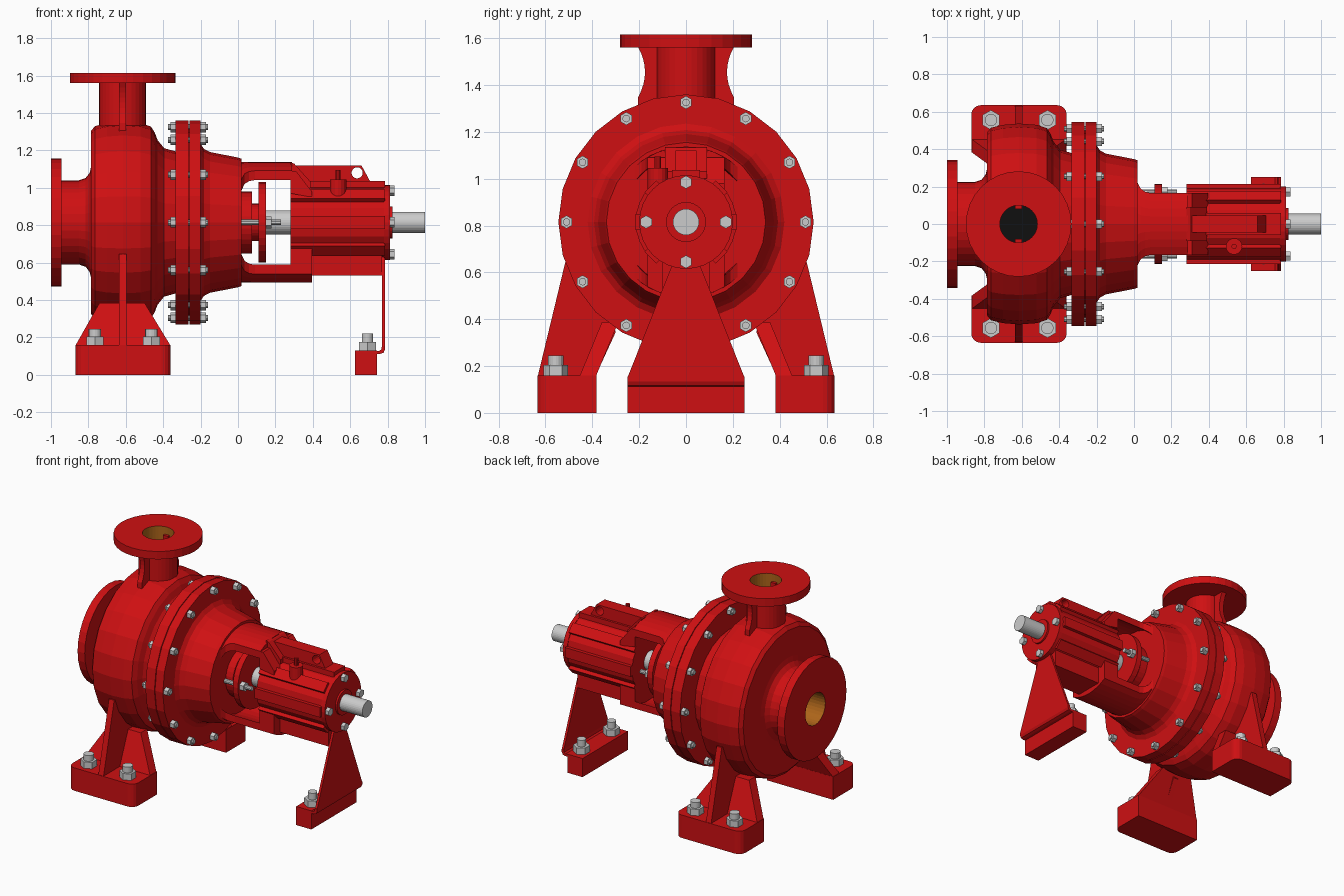
import bpy, bmesh, math

if "Cube" in bpy.data.objects:
    bpy.data.objects.remove(bpy.data.objects["Cube"])

ZC = 0.815   # height of the shaft axis
XD = -0.617  # x of the discharge nozzle


def material(name, col):
    m = bpy.data.materials.new(name)
    m.diffuse_color = (*col, 1)
    m.use_nodes = True
    m.node_tree.nodes["Principled BSDF"].inputs["Base Color"].default_value = m.diffuse_color
    return m


RED = material("red_paint", (0.62, 0.005, 0.006))
STEEL = material("steel", (0.6, 0.6, 0.6))
BROWN = material("brown_bore", (0.42, 0.13, 0.01))
BLACK = material("black_inside", (0.005, 0.005, 0.005))


def finish(name, bm, mats):
    bmesh.ops.remove_doubles(bm, verts=bm.verts, dist=1e-5)
    bmesh.ops.recalc_face_normals(bm, faces=bm.faces)
    me = bpy.data.meshes.new(name)
    bm.to_mesh(me)
    bm.free()
    for m in mats:
        me.materials.append(m)
    ob = bpy.data.objects.new(name, me)
    bpy.context.collection.objects.link(ob)
    return ob


def loft(name, sections, mats=(RED,), slots=()):
    """Closed skin over equal-length point loops; slots = material per band."""
    bm = bmesh.new()
    rings = [[bm.verts.new(p) for p in s] for s in sections]
    n = len(rings[0])
    for k, (a, b) in enumerate(zip(rings, rings[1:])):
        for i in range(n):
            j = (i + 1) % n
            f = bm.faces.new((a[i], a[j], b[j], b[i]))
            f.material_index = slots[k] if k < len(slots) else 0
    for ring, k in ((rings[0], 0), (rings[-1], -1)):
        f = bm.faces.new(ring)
        f.material_index = slots[0] if slots and k == 0 else 0
    return finish(name, bm, mats)


def lathe(name, prof, at=(0, 0, ZC), axis='x', segs=32, mats=(RED,), slots=()):
    """Turn (position, radius) points round the x or z axis through 'at'."""
    secs = []
    for t, r in prof:
        r = max(r, 0.002)
        ring = []
        for i in range(segs):
            a = 2 * math.pi * i / segs
            c, s = r * math.cos(a), r * math.sin(a)
            ring.append((at[0] + t, at[1] + s, at[2] + c) if axis == 'x'
                        else (at[0] + s, at[1] + c, at[2] + t))
        secs.append(ring)
    return loft(name, secs, mats, slots)


def prism(name, poly, lo, hi, axis):
    put = {'x': lambda p, t: (t, p[0], p[1]),
           'y': lambda p, t: (p[0], t, p[1]),
           'z': lambda p, t: (p[0], p[1], t)}[axis]
    return loft(name, [[put(p, t) for p in poly] for t in (lo, hi)])


def box(name, x0, x1, y0, y1, z0, z1):
    return prism(name, [(x0, y0), (x1, y0), (x1, y1), (x0, y1)], z0, z1, 'z')


def rod(name, a, b, r, at, axis='x', segs=16, mat=STEEL):
    return lathe(name, [(a, r), (b, r)], at, axis, segs, (mat,))


# suction nozzle with bore
lathe("suction_nozzle", [(-.79, 0), (-.79, .11), (-1, .11), (-1, .343), (-.945, .343),
      (-.945, .225), (-.85, .225), (-.815, .237), (-.793, .265), (-.785, .3), (-.76, .3), (-.76, 0)],
      mats=(RED, BROWN, BLACK), slots=(2, 1))
# pump casing and its flange
lathe("pump_casing", [(-.785, 0), (-.785, .49), (-.765, .515), (-.7, .53), (-.615, .537),
      (-.52, .53), (-.465, .512), (-.445, .48), (-.43, .44), (-.395, .397), (-.335, .38),
      (-.335, .545), (-.265, .545), (-.265, 0)], segs=24)
# casing cover
lathe("casing_cover", [(-.27, 0), (-.27, .5), (-.26, .5), (-.26, .545), (-.2, .545),
      (-.2, .42), (-.182, .393), (-.15, .376), (0, .347), (.02, .34), (.02, 0)], segs=24)
# discharge nozzle with bore
lathe("discharge_nozzle", [(1.365, 0), (1.365, .1), (1.615, .1), (1.615, .282), (1.56, .282),
      (1.56, .125), (1.25, .125), (1.25, 0)], (XD, 0, 0), 'z',
      mats=(RED, BROWN, BLACK), slots=(2, 1))
# concave stiffening ribs beside the discharge nozzle
for s in (-1, 1):
    edge = [(s * (.175 + .03 * (k / 4) ** 2), 1.455 + .108 * k / 4) for k in range(-4, 5)]
    prism("discharge_rib", [(s * .08, 1.3), (s * .205, 1.3)] + edge + [(s * .08, 1.563)],
          XD - .018, XD + .018, 'x')

# ring of flange bolts
for i in range(12):
    a = i * math.pi / 6
    at = (0, .51 * math.sin(a), ZC + .51 * math.cos(a))
    rod("flange_stud", -.375, -.16, .016, at, segs=10)
    rod("flange_nut", -.36, -.335, .028, at, segs=6)
    rod("flange_bolt_head", -.2, -.17, .028, at, segs=6)

# casing feet
for s in (-1, 1):
    outer = []
    for cx, a0 in ((-.41, 0), (-.82, 90)):
        for k in range(5):
            a = math.radians(a0 + 22.5 * k)
            outer.append((cx + .05 * math.cos(a), s * (.585 + .05 * math.sin(a))))
    prism("casing_foot", outer + [(-.87, s * .382), (-.36, s * .382)], 0, .16, 'z')
    prism("casing_foot_gusset", [(s * .632, .16), (s * .515, .645), (s * .4, .645),
          (s * .3, .345), (s * .385, .16)], XD - .02, XD + .02, 'x')
    loft("casing_foot_web", [
        [(x, s * y, z) for x, y in ((x0, y0), (x1, y0), (x1, y0 + .07), (x0, y0 + .07))]
        for x0, x1, y0, z in ((-.87, -.36, .385, .155), (-.74, -.5, .29, .385))])
    for x in (-.765, -.463):
        rod("casing_foot_nut", .16, .205, .053, (x, s * .556, 0), 'z', 6)
        rod("casing_foot_bolt", .16, .245, .033, (x, s * .556, 0), 'z')

# lantern arms joining the cover to the bearing housing
for s, nm in ((1, "upper"), (-1, "lower")):
    secs = []
    for x, w in ((0, .23), (.02, .22), (.035, .19), (.06, .172), (.09, .165), (.29 if s > 0 else .395, .165)):
        ys = [w * k / 4 for k in range(-4, 5)]
        secs.append([(x, y, ZC + s * math.sqrt(.322 ** 2 - y * y)) for y in ys] +
                    [(x, y, ZC + s * math.sqrt(.28 ** 2 - y * y)) for y in reversed(ys)])
    loft(nm + "_lantern_arm", secs)
prism("upper_arm_end", [(.28, .97), (.28, 1.09), (.31, 1.09), (.395, .98), (.395, .95)], -.165, .165, 'y')
prism("upper_arm_crown", [(.28, 1.0), (.28, 1.135), (.3, 1.13), (.39, 1.03), (.39, 1.0)], -.09, .09, 'y')
box("lower_arm_end", .28, .395, -.165, .165, .54, .68)

# bearing housing with lengthwise ribs
lathe("bearing_housing", [(.28, 0), (.28, .198), (.785, .198), (.785, 0)], segs=16)
for i in range(8):
    a = i * math.pi / 4
    u, v = (math.sin(a), math.cos(a)), (math.cos(a), -math.sin(a))
    prism("housing_rib", [(u[0] * r + v[0] * w, ZC + u[1] * r + v[1] * w)
          for r, w in ((.15, -.035), (.215, -.035), (.215, .035), (.15, .035))], .28, .785, 'x')
box("housing_top_rail", .38, .785, -.06, .06, .95, 1.037)
box("housing_sump", .39, .77, -.1, .1, .53, .66)

# lifting lug with eye
lug = prism("lifting_lug", [(.3, 1.0), (.3, 1.12), (.66, 1.12), (.705, 1.037), (.705, 1.0)], -.045, .045, 'y')
eye = prism("lug_eye_cutter", [(.637 + .03 * math.cos(k * math.pi / 8), 1.08 + .03 * math.sin(k * math.pi / 8))
            for k in range(16)], -.2, .2, 'y')
eye.hide_render = True
eye.hide_set(True)
cut = lug.modifiers.new("eye", 'BOOLEAN')
cut.operation, cut.solver, cut.object = 'DIFFERENCE', 'EXACT', eye

# oil filler
rod("oil_filler_cup", .93, 1.045, .044, (.535, -.12, 0), 'z', 16, RED)
rod("oil_filler_stem", 1.04, 1.095, .014, (.535, -.12, 0), 'z', 10, RED)

# shaft, gland and bearing cover
lathe("shaft", [(.1, .065), (.4, .065), (.4, .056), (1, .056)], mats=(STEEL,))
lathe("seal_gland", [(0, 0), (0, .165), (.075, .165), (.075, .1), (.11, .1),
      (.11, .215), (.15, .215), (.15, 0)])
lathe("bearing_cover", [(.78, 0), (.78, .2), (.812, .2), (.812, .085), (.825, .085), (.825, 0)])
for y, z in ((.17, 0), (-.17, 0), (0, .17), (0, -.17)):
    rod("bearing_cover_bolt", .805, .837, .028, (0, y, ZC + z), segs=6)
for s in (-1, 1):
    rod("gland_stud", .02, .23, .015, (0, s * .17, ZC), segs=10)
    rod("gland_nut", .15, .18, .032, (0, s * .17, ZC), segs=6)

# rear support: tapered plate bent into a foot
prism("rear_support_plate", [(-.25, .15), (.25, .15), (.06, .63), (-.06, .63)], .77, .786, 'x')
prism("rear_support_bend", [(.786, .155), (.786, .135), (.778, .118), (.76, .112), (.735, .112),
      (.735, .128), (.755, .128), (.766, .136), (.77, .155)], -.25, .25, 'y')
box("rear_foot", .625, .742, -.25, .25, 0, .13)
for s in (-1, 1):
    rod("rear_foot_nut", .13, .175, .053, (.692, s * .165, 0), 'z', 6)
    rod("rear_foot_bolt", .13, .22, .03, (.692, s * .165, 0), 'z')
